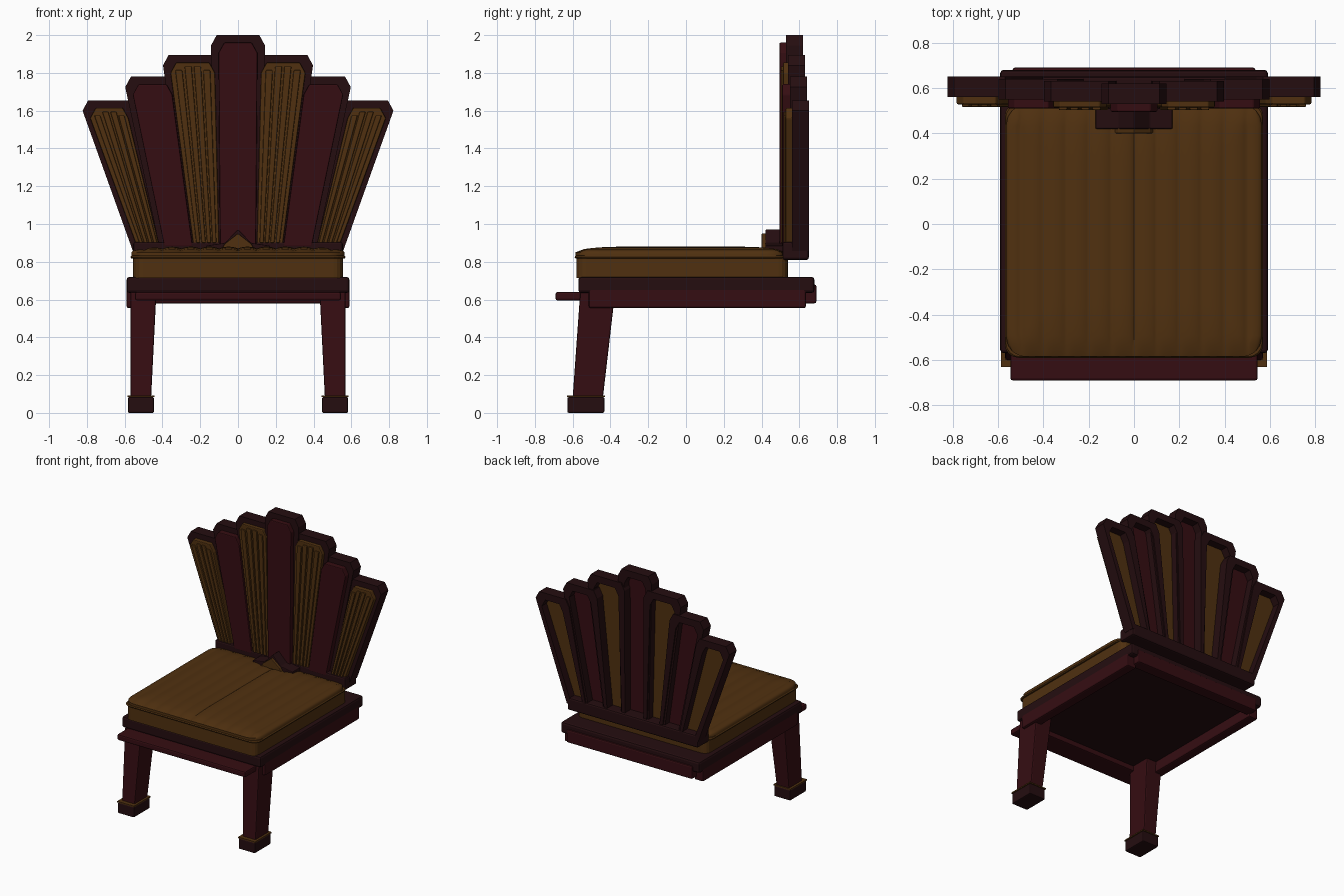
import bpy, bmesh, math

cube = bpy.data.objects.get("Cube")
if cube:
    bpy.data.objects.remove(cube, do_unlink=True)


def material(name, rgb):
    m = bpy.data.materials.new(name)
    m.use_nodes = True
    m.diffuse_color = (*rgb, 1)
    m.node_tree.nodes["Principled BSDF"].inputs["Base Color"].default_value = (*rgb, 1)
    return m


GOLD = material("antique gold", (0.08, 0.03, 0.005))
RED = material("oxblood wood", (0.036, 0.004, 0.006))
DARK = material("dark wood", (0.018, 0.004, 0.005))


def finish(name, bm, mat, bevel=0.0):
    bmesh.ops.recalc_face_normals(bm, faces=bm.faces)
    me = bpy.data.meshes.new(name)
    bm.to_mesh(me)
    bm.free()
    me.materials.append(mat)
    ob = bpy.data.objects.new(name, me)
    bpy.context.collection.objects.link(ob)
    if bevel:
        mod = ob.modifiers.new("soft edges", 'BEVEL')
        mod.width = bevel
        mod.segments = 2
        mod.limit_method = 'ANGLE'
    return ob


def loft(name, loops, mat, bevel=0.0, closed=False):
    """Skin equal-length loops; cap the ends, or join last to first."""
    bm = bmesh.new()
    rings = [[bm.verts.new(p) for p in lp] for lp in loops]
    pairs = list(zip(rings, rings[1:]))
    if closed:
        pairs.append((rings[-1], rings[0]))
    else:
        bm.faces.new(rings[0])
        bm.faces.new(rings[-1])
    n = len(rings[0])
    for a, b in pairs:
        for i in range(n):
            j = (i + 1) % n
            bm.faces.new((a[i], a[j], b[j], b[i]))
    return finish(name, bm, mat, bevel)


def rect(x0, x1, y0, y1, z):
    return [(x0, y0, z), (x1, y0, z), (x1, y1, z), (x0, y1, z)]


def box(name, x0, x1, y0, y1, z0, z1, mat, bevel=0.01):
    return loft(name, [rect(x0, x1, y0, y1, z0), rect(x0, x1, y0, y1, z1)], mat, bevel)


def at_y(pts, y):
    return [(x, y, z) for x, z in pts]


def prism(name, pts, y0, y1, mat, bevel=0.0):
    return loft(name, [at_y(pts, y0), at_y(pts, y1)], mat, bevel)


# Seat frame
box("seat_plate", -0.59, 0.59, -0.57, 0.68, 0.635, 0.72, DARK, 0.015)
box("front_board", -0.545, 0.545, -0.69, -0.52, 0.595, 0.64, RED)
box("back_rail", -0.535, 0.535, 0.6, 0.69, 0.58, 0.68, RED)
for s, side in ((-1, "right"), (1, "left")):
    xs = sorted((s * 0.515, s * 0.59))
    box(side + "_side_rail", *xs, -0.515, 0.635, 0.555, 0.665, RED)

    # Splayed front legs with capped feet
    top = sorted((s * 0.432, s * 0.57))
    low = sorted((s * 0.46, s * 0.568))
    loft(side + "_front_leg", [rect(*low, -0.6, -0.44, 0.08),
                               rect(*top, -0.56, -0.375, 0.64)], RED, 0.008)
    foot = sorted((s * 0.445, s * 0.583))
    box(side + "_foot", *foot, -0.628, -0.432, 0, 0.084, DARK, 0.008)
    trim = sorted((s * 0.442, s * 0.586))
    box(side + "_foot_trim", *trim, -0.631, -0.429, 0.083, 0.092, GOLD, 0)


# Cushion: rounded outlines stacked as base and piping
def rounded(hx, y0, y1, r, z, steps=4):
    pts = []
    for k, (cx, cy) in enumerate(((hx - r, y1 - r), (r - hx, y1 - r),
                                  (r - hx, y0 + r), (hx - r, y0 + r))):
        for i in range(steps + 1):
            a = math.pi / 2 * (k + i / steps)
            pts.append((cx + r * math.cos(a), cy + r * math.sin(a), z))
    return pts


loft("cushion_base", [rounded(0.555, -0.58, 0.54, 0.05, z) for z in (0.715, 0.83)], GOLD)
loft("cushion_piping", [rounded(0.565 + d, -0.585 - d, 0.53 + d, 0.06, z)
                        for d, z in ((0, 0.818), (0.005, 0.825), (0, 0.832))], GOLD)


# Channelled, domed cushion top
def cushion_top(hx=0.565, hy=0.555, cy=-0.03, r=0.09, nx=114, ny=24):
    bm = bmesh.new()
    grid = []
    for i in range(nx + 1):
        row = []
        for j in range(ny + 1):
            x = hx * (2 * i / nx - 1)
            y = hy * (2 * j / ny - 1)
            edge = min(hx - abs(x), hy - abs(y))
            f = min(1, edge / 0.25)
            dome = math.sqrt(1 - (1 - f) ** 2)
            channel = 1 - abs(math.sin(math.pi * x / 0.1)) ** 0.6
            z = 0.85 + 0.03 * dome - 0.012 * channel * min(1, edge / 0.06)
            ex, ey = abs(x) - hx + r, abs(y) - hy + r
            if ex > 0 and ey > 0:
                k = max(ex, ey) / math.hypot(ex, ey)
                x = math.copysign(hx - r + ex * k, x)
                y = math.copysign(hy - r + ey * k, y)
            row.append(bm.verts.new((x, y + cy, z)))
        grid.append(row)
    for a, b in zip(grid, grid[1:]):
        for j in range(ny):
            bm.faces.new((a[j], b[j], b[j + 1], a[j + 1]))
    rim = [e for e in bm.edges if e.is_boundary]
    new = bmesh.ops.extrude_edge_only(bm, edges=rim)["geom"]
    for v in new:
        if isinstance(v, bmesh.types.BMVert):
            v.co.z = 0.828
    return finish("cushion_top", bm, GOLD)


pad = cushion_top()
bpy.context.view_layer.objects.active = pad
pad.select_set(True)
bpy.ops.object.shade_smooth_by_angle(angle=math.radians(50))
pad.select_set(False)

# Backrest sill
box("back_sill", -0.555, 0.555, 0.51, 0.65, 0.81, 0.905, DARK, 0.012)


# Fan of slats: frame ring, panel, and ribs on the gold ones
def outline(bl, br, tl, tr, zt, grow=0.0):
    b = grow * 0.55
    l, r, z = tl - grow, tr + grow, zt + grow
    return [(bl - b, 0.88 - b), (br + b, 0.88 - b), (r, z - 0.055),
            (r - 0.03, z), (l + 0.03, z), (l, z - 0.055)]


def slat(name, shape, depth, mat, s):
    shape_pts = lambda g: [(s * x, z) for x, z in outline(*shape, g)]
    y0 = 0.53 + depth
    front = 0.495 + depth * 0.7
    outer, inner = shape_pts(0.04), shape_pts(-0.012)
    loft(name + "_frame", [at_y(outer, y0), at_y(outer, y0 + 0.09),
                           at_y(inner, y0 + 0.09), at_y(inner, y0)], DARK, closed=True)
    ribbed = mat is GOLD
    prism(name + "_panel", shape_pts(0), front + (0.012 if ribbed else 0),
          y0 + 0.03, mat, 0.006)
    if not ribbed:
        return
    bl, br, tl, tr, zt = shape
    count = 4
    for i in range(count):
        t0, t1 = (0.08 + 0.84 * (i + k) / count for k in (0.12, 0.88))
        low = [bl + (br - bl) * t for t in (t0, t1)]
        top = [tl + (tr - tl) * t for t in (t0, t1)]
        zr = zt - (0.04 if i in (0, count - 1) else 0.02)
        pts = [(s * low[0], 0.9), (s * low[1], 0.9), (s * top[1], zr), (s * top[0], zr)]
        prism(f"{name}_rib_{i + 1}", pts, front, front + 0.02, GOLD, 0.006)


slat("centre_slat", (-0.095, 0.095, -0.103, 0.103, 1.96), 0, RED, 1)
fan = (("inner", (0.1, 0.235, 0.122, 0.357, 1.855), 0.01, GOLD),
       ("middle", (0.24, 0.39, 0.348, 0.557, 1.74), 0.02, RED),
       ("outer", (0.415, 0.535, 0.58, 0.783, 1.615), 0.03, GOLD))
for label, shape, depth, mat in fan:
    for s, side in ((-1, "right"), (1, "left")):
        slat(f"{side}_{label}_slat", shape, depth, mat, s)

# Peaked ornament at the foot of the backrest
peak = [(-0.17, 0.855), (0.17, 0.855), (0.17, 0.885), (0.07, 0.9),
        (0, 0.972), (-0.07, 0.9), (-0.17, 0.885)]
prism("ornament_block", peak, 0.42, 0.515, DARK, 0.005)
prism("ornament_crest", [(-0.085, 0.87), (0.085, 0.87), (0.07, 0.895), (0, 0.95),
                         (-0.07, 0.895)], 0.4, 0.425, GOLD, 0.004)
